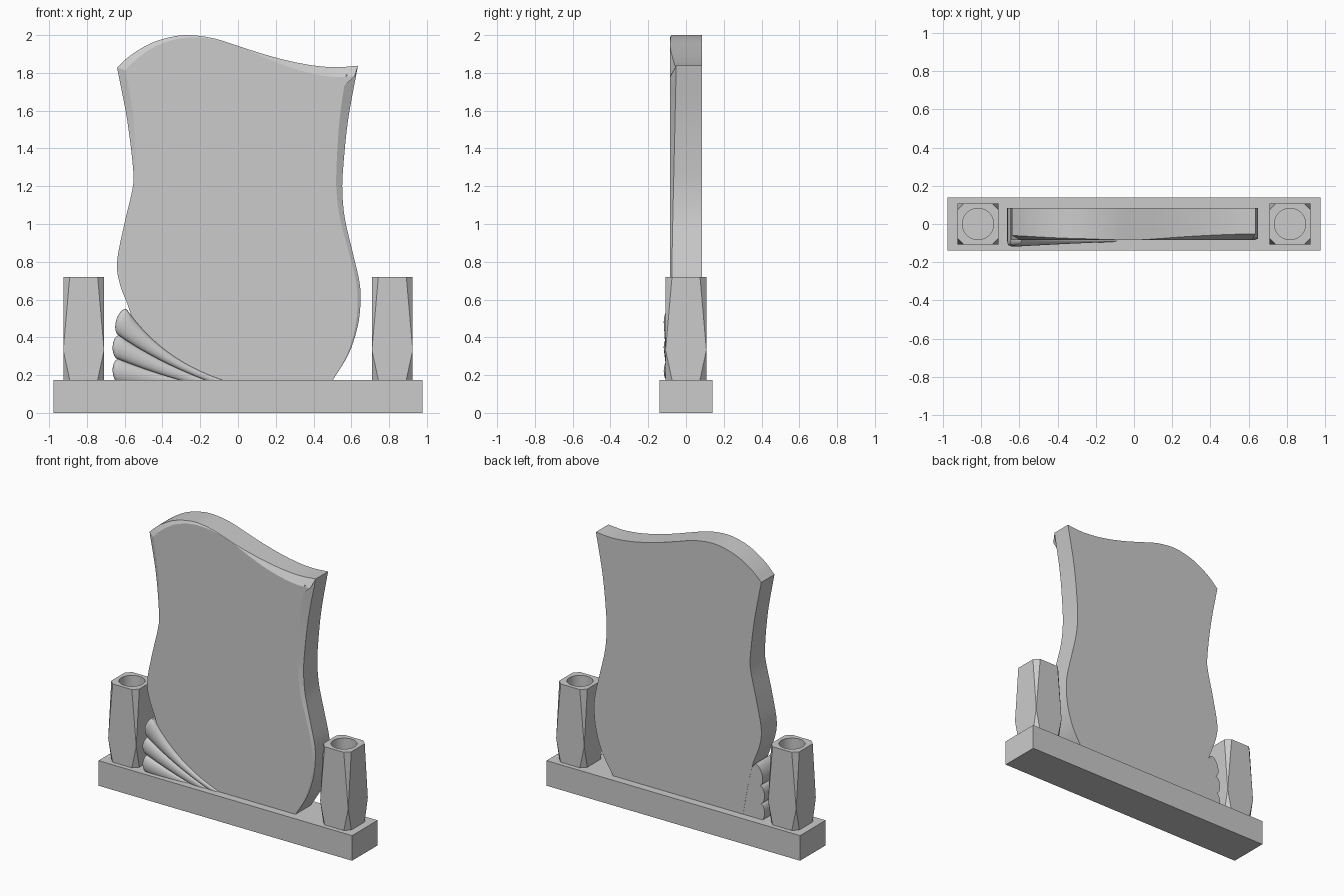
import bpy, bmesh, math
from mathutils import Vector

if "Cube" in bpy.data.objects:
    bpy.data.objects.remove(bpy.data.objects["Cube"])

BASE_TOP = 0.175
FRONT, BACK = -0.085, 0.085


def make_object(name, bm, smooth=None):
    bmesh.ops.recalc_face_normals(bm, faces=bm.faces)
    mesh = bpy.data.meshes.new(name)
    bm.to_mesh(mesh)
    bm.free()
    ob = bpy.data.objects.new(name, mesh)
    bpy.context.collection.objects.link(ob)
    bpy.ops.object.select_all(action='DESELECT')
    ob.select_set(True)
    bpy.context.view_layer.objects.active = ob
    if smooth:
        bpy.ops.object.shade_smooth_by_angle(angle=math.radians(smooth))
    return ob


def spline(keys, steps=5):
    """Catmull-Rom through the key points."""
    k = [Vector(p) for p in keys]
    k = [2 * k[0] - k[1]] + k + [2 * k[-1] - k[-2]]
    out = []
    for a, b, c, d in zip(k, k[1:], k[2:], k[3:]):
        for i in range(steps):
            t = i / steps
            out.append(0.5 * (2 * b + (c - a) * t + (2 * a - 5 * b + 4 * c - d) * t**2
                              + (3 * b - a - 3 * c + d) * t**3))
    return out + [k[-2]]


def loft(bm, rings):
    rows = [[bm.verts.new(p) for p in r] for r in rings]
    n = len(rows[0])
    for a, b in zip(rows, rows[1:]):
        for i in range(n):
            j = (i + 1) % n
            bm.faces.new((a[i], a[j], b[j], b[i]))
    bm.faces.new(rows[0])
    bm.faces.new(rows[-1])


# Plinth
bm = bmesh.new()
bmesh.ops.create_cube(bm, size=1)
for v in bm.verts:
    v.co = (v.co.x * 1.955, v.co.y * 0.28, (v.co.z + 0.5) * BASE_TOP)
make_object("plinth", bm)

# Headstone outline: x, z, width of the front chamfer
left = [(-0.50, 0.175, 0), (-0.53, 0.35, 0), (-0.571, 0.534, 0), (-0.624, 0.677, 0),
        (-0.64, 0.80, 0), (-0.603, 0.995, 0), (-0.56, 1.18, 0.003), (-0.555, 1.287, 0.013),
        (-0.587, 1.552, 0.034), (-0.64, 1.828, 0.042)]
top = [(-0.64, 1.828, 0.042), (-0.571, 1.891, 0.036), (-0.465, 1.955, 0.026),
       (-0.359, 1.989, 0.018), (-0.253, 2.0, 0.013), (-0.121, 1.981, 0.005),
       (0.011, 1.939, 0.002), (0.143, 1.897, 0.016), (0.276, 1.862, 0.032),
       (0.408, 1.838, 0.044), (0.524, 1.83, 0.052), (0.635, 1.838, 0.055)]
right = [(0.635, 1.838, 0.055), (0.583, 1.552, 0.045), (0.556, 1.287, 0.035),
         (0.553, 1.155, 0.03), (0.567, 1.022, 0.025), (0.604, 0.863, 0.02),
         (0.641, 0.704, 0.018), (0.649, 0.598, 0.016), (0.635, 0.465, 0.012),
         (0.588, 0.317, 0.007), (0.503, 0.175, 0)]
outline = spline(left)[:-1] + spline(top)[:-1] + spline(right)
back, rim, face = [], [], []
for i, p in enumerate(outline):
    a, b = outline[max(i - 1, 0)], outline[min(i + 1, len(outline) - 1)]
    d1 = (p - a if i else b - p).xy.normalized()
    d2 = (b - p if i < len(outline) - 1 else p - a).xy.normalized()
    n1, n2 = Vector((d1.y, -d1.x)), Vector((d2.y, -d2.x))
    w = max(p.z, 0)
    q = p.xy + w * (n1 + n2) / (1 + n1.dot(n2))
    back.append((p.x, BACK, p.y))
    rim.append((p.x, FRONT + 0.6 * w, p.y))
    face.append((q.x, FRONT, q.y))
bm = bmesh.new()
loft(bm, [back, rim, face])
bmesh.ops.remove_doubles(bm, verts=bm.verts, dist=0.0003)
make_object("headstone", bm, 20)

# Fan of three tapered flutes between neighbouring guide curves (start, control, end)
guides = [((-0.59, 0.55), (-0.385, 0.25), (0.0, 0.15)),
          ((-0.63, 0.41), (-0.40, 0.25), (-0.08, 0.14)),
          ((-0.635, 0.285), (-0.42, 0.20), (-0.20, 0.145)),
          ((-0.63, 0.16), (-0.50, 0.15), (-0.40, 0.135))]


def bezier(g, t):
    a, b, c = (Vector(p) for p in g)
    return a * (1 - t)**2 + b * 2 * t * (1 - t) + c * t * t


def flute_ring(hi, lo, height):
    mid, half = (hi + lo) / 2, (hi - lo) / 2
    ring = [(hi.x, BACK - 0.001, hi.y)]
    for k in range(13):
        a = math.pi * k / 12
        p = mid + half * math.cos(a)
        ring.append((p.x, FRONT - height * math.sin(a), p.y))
    return ring + [(lo.x, BACK - 0.001, lo.y)]


for n, (gu, gl) in enumerate(zip(guides, guides[1:])):
    hi, lo = Vector(gu[0]), Vector(gl[0])
    mid, half = (hi + lo) / 2, (hi - lo) / 2
    out = Vector((-half.y, half.x))
    rings = []
    for deg in (85, 75, 62, 48, 32, 16):
        c, s = math.cos(math.radians(deg)), math.sin(math.radians(deg))
        m = mid + out * 0.5 * s
        rings.append(flute_ring(m + half * c, m - half * c, 0.033 * math.sqrt(c)))
    for i in range(17):
        t = i / 16
        rings.append(flute_ring(bezier(gu, t), bezier(gl, t), 0.033 - 0.027 * t))
    bm = bmesh.new()
    loft(bm, rings)
    make_object(f"fan_flute_{n + 1}", bm, 40)

# Vases: square posts with faceted corners and a bored hole
H, CUT, VASE_TOP = 0.108, 0.034, 0.72
for side, x in (("left", -0.817), ("right", 0.817)):
    bm = bmesh.new()
    for sx in (-1, 1):
        for sy in (-1, 1):
            bm.verts.new((x + sx * H, sy * H, 0.332))
            for z in (BASE_TOP, VASE_TOP):
                bm.verts.new((x + sx * (H - CUT), sy * H, z))
                bm.verts.new((x + sx * H, sy * (H - CUT), z))
    bmesh.ops.convex_hull(bm, input=bm.verts)
    bmesh.ops.dissolve_limit(bm, angle_limit=0.01, verts=bm.verts, edges=bm.edges)
    vase = make_object("vase_" + side, bm)
    bpy.ops.mesh.primitive_cylinder_add(vertices=40, radius=0.082, depth=0.6,
                                        location=(x, 0, VASE_TOP))
    cutter = bpy.context.object
    cutter.hide_render = True
    mod = vase.modifiers.new("bore", 'BOOLEAN')
    mod.object, mod.operation, mod.solver = cutter, 'DIFFERENCE', 'EXACT'
    bpy.context.view_layer.objects.active = vase
    bpy.ops.object.modifier_apply(modifier=mod.name)
    bpy.data.objects.remove(cutter)
    bpy.ops.object.select_all(action='DESELECT')
    vase.select_set(True)
    bpy.ops.object.shade_smooth_by_angle(angle=math.radians(12))
